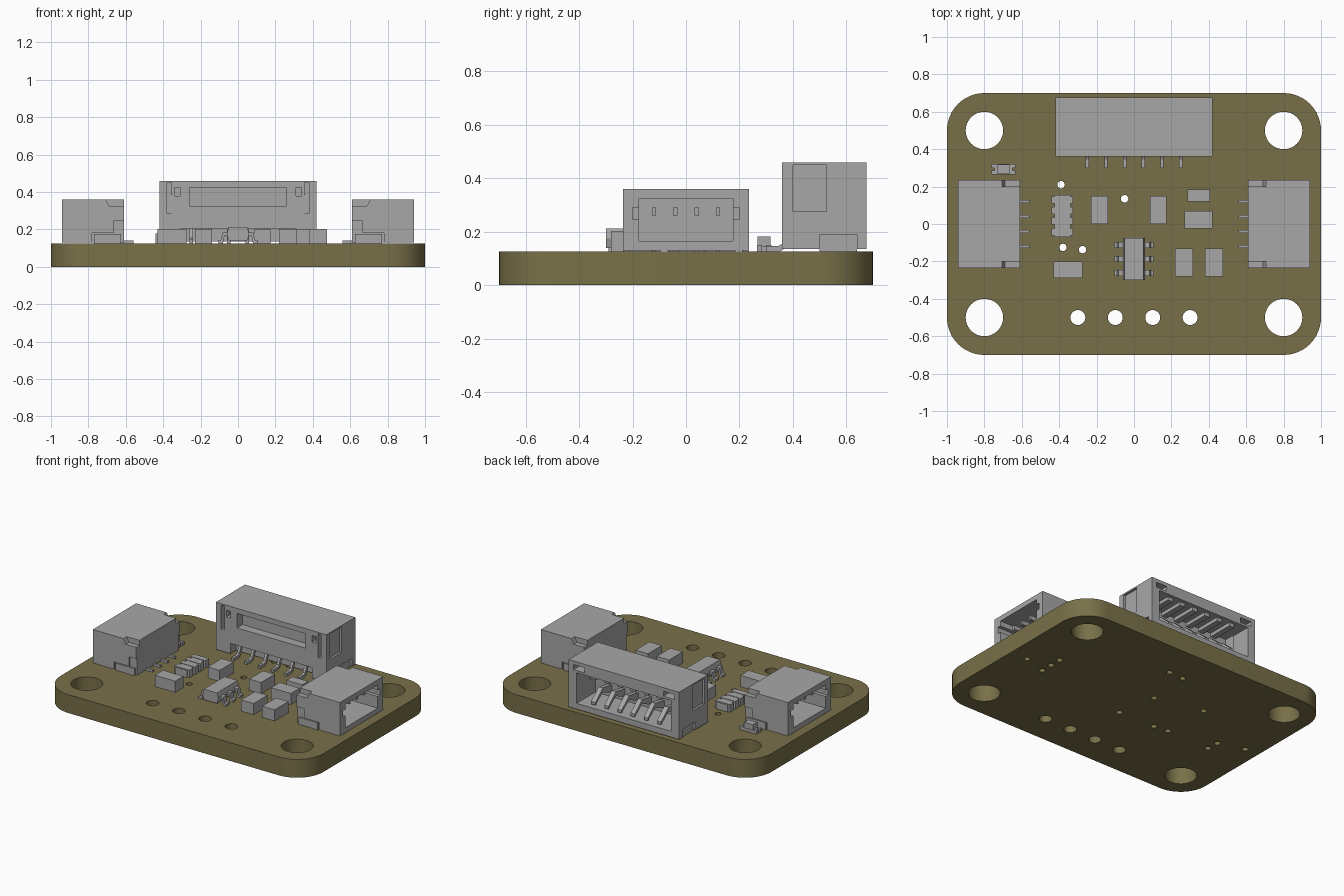
import bpy, bmesh, math
from mathutils import Matrix, Vector

if "Cube" in bpy.data.objects:
    bpy.data.objects.remove(bpy.data.objects["Cube"], do_unlink=True)


def material(name, rgb):
    m = bpy.data.materials.new(name)
    m.use_nodes = True
    m.diffuse_color = (*rgb, 1)
    bsdf = next(n for n in m.node_tree.nodes if n.type == 'BSDF_PRINCIPLED')
    bsdf.inputs["Base Color"].default_value = (*rgb, 1)
    return m


OLIVE = material("olive board", (0.19, 0.163, 0.066))
GREY = material("part grey", (0.39, 0.39, 0.39))
TOP = 0.126


def finish(name, bm, mat):
    bmesh.ops.recalc_face_normals(bm, faces=bm.faces)
    me = bpy.data.meshes.new(name)
    bm.to_mesh(me)
    bm.free()
    me.materials.append(mat)
    ob = bpy.data.objects.new(name, me)
    bpy.context.collection.objects.link(ob)
    return ob


def box(name, x, y, z, mat=GREY):
    bm = bmesh.new()
    bmesh.ops.create_cube(bm, size=1)
    for v in bm.verts:
        v.co = Vector([(r[0] + r[1]) / 2 + c * (r[1] - r[0]) for r, c in zip((x, y, z), v.co)])
    return finish(name, bm, mat)


def prism(name, pts, axis, lo, hi, mat=GREY):
    """Extrude a 2D profile along one axis; the profile uses the other two in order."""
    bm = bmesh.new()

    def place(p):
        co = list(p)
        co.insert(axis, lo)
        return bm.verts.new(co)
    face = bm.faces.new([place(p) for p in pts])
    ext = bmesh.ops.extrude_face_region(bm, geom=[face])
    shift = Vector([hi - lo if i == axis else 0 for i in range(3)])
    bmesh.ops.translate(bm, vec=shift, verts=[g for g in ext["geom"] if isinstance(g, bmesh.types.BMVert)])
    return finish(name, bm, mat)


def circle(cx, cy, r, n, start=0, sweep=math.tau):
    return [(cx + r * math.cos(start + sweep * i / n), cy + r * math.sin(start + sweep * i / n)) for i in range(n)]


def cut(ob, cutter):
    mod = ob.modifiers.new("cut", 'BOOLEAN')
    mod.operation, mod.solver, mod.object = 'DIFFERENCE', 'EXACT', cutter
    bpy.context.view_layer.objects.active = ob
    bpy.ops.object.modifier_apply(modifier=mod.name)
    bpy.data.objects.remove(cutter, do_unlink=True)


def cut_box(ob, x, y, z):
    cut(ob, box("cutter", x, y, z))


# Board with rounded corners
outline = []
for i, (sx, sy) in enumerate([(1, 1), (-1, 1), (-1, -1), (1, -1)]):
    outline += [(sx * 0.8 + 0.2 * math.cos(a), sy * 0.5 + 0.2 * math.sin(a))
                for a in [math.pi / 2 * (i + k / 12) for k in range(13)]]
board = prism("board", outline, 2, 0, TOP, OLIVE)

# Mounting holes, header holes and small vias
holes = [(x, y, 0.1, 40) for x in (-0.8, 0.8) for y in (-0.5, 0.5)]
holes += [(x, -0.5, 0.04, 24) for x in (-0.3, -0.1, 0.1, 0.3)]
vias = [(-0.39, 0.21), (-0.05, 0.135), (-0.38, -0.125), (-0.275, -0.137), (0, -0.143),
        (0.87, 0), (0.705, -0.05), (0.705, 0.035), (0.705, 0.118), (0.08, 0.44),
        (-0.03, 0.435), (-0.71, -0.13), (-0.715, -0.045), (-0.895, 0.01)]
holes += [(x, y, 0.02, 16) for x, y in vias]
for x, y, r, n in holes:
    cut(board, prism("cutter", circle(x, y, r, n), 2, -0.1, 0.3, OLIVE))
bpy.ops.object.select_all(action='DESELECT')
board.select_set(True)
bpy.context.view_layer.objects.active = board
bpy.ops.object.shade_smooth_by_angle(angle=math.radians(30))


# Four-way side connectors, opening outwards
def side_connector(side):
    parts = []
    body = box(side + "_socket", (0.61, 0.94), (-0.235, 0.235), (0.13, 0.36))
    cut_box(body, (0.68, 1), (-0.175, 0.175), (0.165, 0.325))
    cut_box(body, (0.73, 1), (-0.2, 0.2), (0.245, 0.29))
    for s in (-1, 1):
        # Clip recess with a sloped end, and stepped lower wall
        y0, y1 = sorted((s * 0.2, s * 0.3))
        cut(body, prism("cutter", [(0.6, 0.325), (0.69, 0.325), (0.725, 0.4), (0.6, 0.4)], 1, y0, y1))
        w0, w1 = sorted((s * 0.224, s * 0.3))
        cut(body, prism("cutter", [(0.6, 0.1), (0.78, 0.1), (0.78, 0.18), (0.665, 0.18),
                                   (0.665, 0.245), (0.6, 0.245)], 1, w0, w1))
        t0, t1 = sorted((s * 0.21, s * 0.234))
        parts.append(box(side + "_solder_tab", (0.625, 0.77), (t0, t1), (TOP, 0.175)))
    parts.append(body)
    for y in (-0.12, -0.04, 0.04, 0.12):
        parts.append(box(side + "_contact", (0.66, 0.88), (y - 0.008, y + 0.008), (0.26, 0.29)))
        parts.append(box(side + "_lead", (0.56, 0.64), (y - 0.008, y + 0.008), (TOP, 0.141)))
    return parts


side_connector("left")
for part in side_connector("right"):
    part.data.transform(Matrix.Rotation(math.pi, 4, 'Z'))

# Six-way back connector, opening to the back
back = box("back_socket", (-0.42, 0.42), (0.36, 0.675), (0.135, 0.46))
cut_box(back, (-0.36, 0.36), (0.47, 0.8), (0.175, 0.385))
cut_box(back, (-0.26, 0.26), (0.3, 0.42), (0.325, 0.425))
cut_box(back, (-0.31, 0.31), (0.3, 0.42), (0.1, 0.205))
for s in (-1, 1):
    def span(a, b):
        return tuple(sorted((s * a, s * b)))
    cut_box(back, span(0.31, 0.34), (0.3, 0.4), (0.38, 0.425))
    cut_box(back, span(0.355, 0.38), (0.3, 0.53), (0.285, 0.45))
    cut_box(back, span(0.405, 0.5), (0.4, 0.525), (0.275, 0.45))
    cut_box(back, span(0.405, 0.5), (0.5, 0.64), (0.1, 0.19))
    cut_box(back, span(0.3, 0.385), (0.6, 0.8), (0.4, 0.435))
    box("back_solder_tab", span(0.385, 0.404), (0.5, 0.64), (TOP, 0.19))

# Gull-wing leads and sloping contacts
lead = [(0.3, TOP), (0.35, TOP), (0.375, 0.14), (0.395, 0.185), (0.46, 0.185),
        (0.46, 0.205), (0.38, 0.205), (0.36, 0.155), (0.345, 0.146), (0.3, 0.146)]
contact = [(0.46, 0.215), (0.5, 0.215), (0.57, 0.245), (0.65, 0.185),
           (0.65, 0.205), (0.57, 0.275), (0.46, 0.255)]
for i in range(6):
    x = -0.25 + 0.1 * i
    prism("back_lead", lead, 0, x - 0.009, x + 0.009)
    prism("back_contact", contact, 0, x - 0.016, x + 0.016)
    box("ceiling_rib", (x - 0.02, x + 0.02), (0.46, 0.65), (0.36, 0.39))

# Plain chip parts
chips = [((-0.23, -0.14), (0, 0.15)), ((0.085, 0.175), (0, 0.15)),
         ((0.285, 0.405), (0.12, 0.185)), ((0.27, 0.42), (-0.025, 0.07)),
         ((0.22, 0.315), (-0.28, -0.13)), ((0.38, 0.475), (-0.28, -0.13)),
         ((-0.43, -0.275), (-0.29, -0.2))]
for x, y in chips:
    box("chip_part", x, y, (TOP, 0.203))

# Resistor array with notched terminals
box("resistor_array", (-0.425, -0.34), (-0.07, 0.155), (TOP, 0.175))
for i in range(4):
    y = -0.042 + 0.057 * i
    box("array_terminal", (-0.44, -0.325), (y - 0.019, y + 0.019), (TOP, 0.178))

# Six-legged regulator
prism("regulator_body", [(-0.05, 0.14), (0.05, 0.14), (0.06, 0.175), (0.05, 0.213),
                         (-0.05, 0.213), (-0.06, 0.175)], 1, -0.3, -0.075)
foot = [(0.05, 0.168), (0.072, 0.168), (0.08, TOP), (0.105, TOP),
        (0.105, 0.142), (0.09, 0.145), (0.083, 0.184), (0.05, 0.184)]
for s in (-1, 1):
    for y in (-0.112, -0.187, -0.262):
        prism("regulator_leg", [(s * a, b) for a, b in foot], 1, y - 0.017, y + 0.017)

# Indicator lamp
box("lamp_base", (-0.745, -0.65), (0.265, 0.32), (TOP, 0.146))
box("lamp_lens", (-0.73, -0.665), (0.268, 0.317), (0.146, 0.182))
for x in (-0.75, -0.645):
    for y in (0.275, 0.31):
        box("lamp_pad", (x - 0.012, x + 0.012), (y - 0.01, y + 0.01), (TOP, 0.15))
